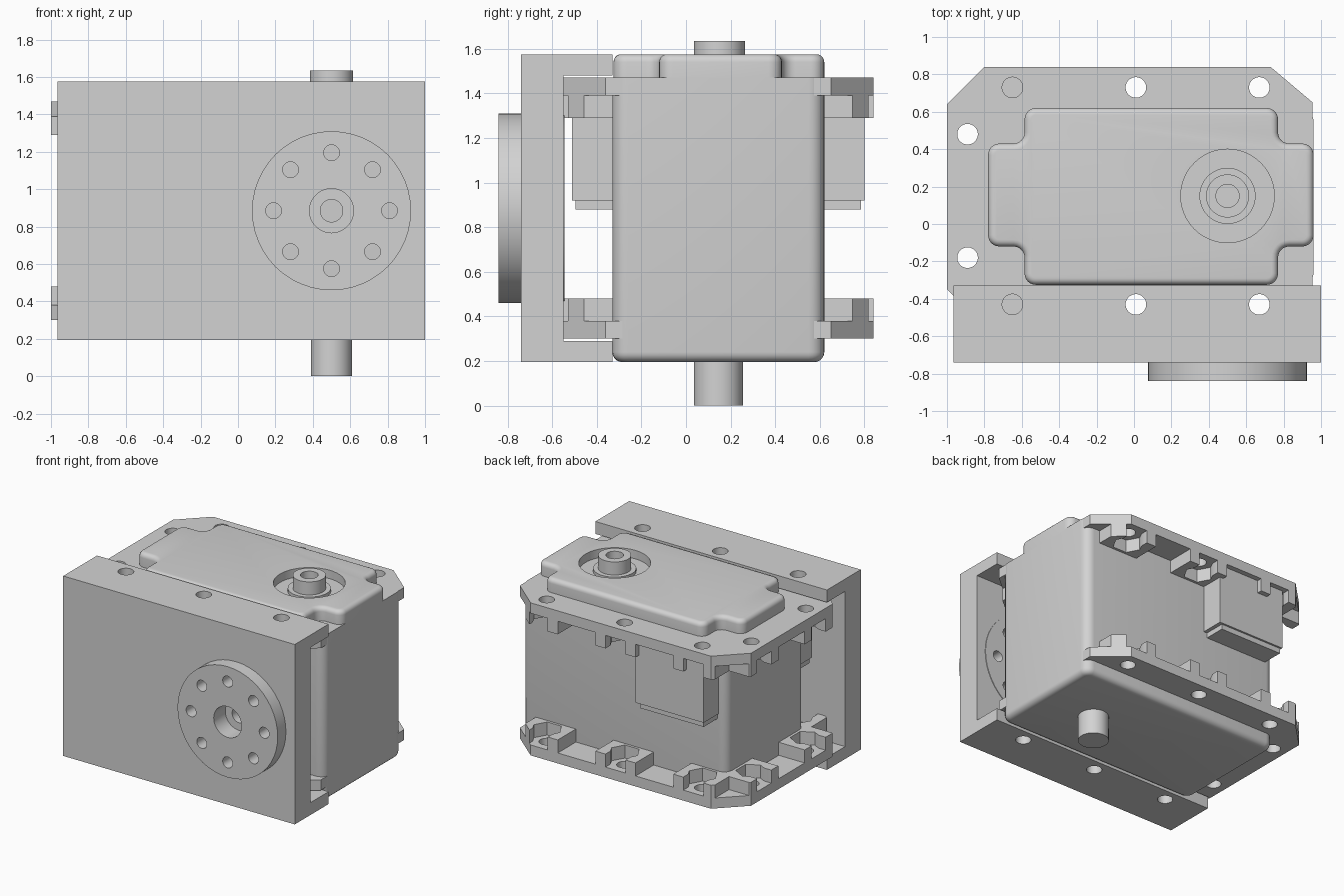
import bpy, bmesh, math
from mathutils import Matrix, Vector

old = bpy.data.objects.get("Cube")
if old:
    bpy.data.objects.remove(old, do_unlink=True)

grey = bpy.data.materials.new("light_grey")
grey.use_nodes = True
grey.diffuse_color = (0.65, 0.65, 0.65, 1)
grey.node_tree.nodes["Principled BSDF"].inputs["Base Color"].default_value = (0.65, 0.65, 0.65, 1)

MID_Y, MID_Z = 0.145, 0.885
SHAFT_X = 0.5
parts = []


def finish(name, bm, keep=True):
    bmesh.ops.recalc_face_normals(bm, faces=bm.faces)
    mesh = bpy.data.meshes.new(name)
    bm.to_mesh(mesh)
    bm.free()
    mesh.materials.append(grey)
    obj = bpy.data.objects.new(name, mesh)
    bpy.context.collection.objects.link(obj)
    if keep:
        parts.append(obj)
    return obj


def prism_mesh(outline, z0, z1):
    bm = bmesh.new()
    face = bm.faces.new([bm.verts.new((x, y, z0)) for x, y in outline])
    top = bmesh.ops.extrude_face_region(bm, geom=[face])["geom"]
    bmesh.ops.translate(bm, vec=(0, 0, z1 - z0),
                        verts=[v for v in top if isinstance(v, bmesh.types.BMVert)])
    bmesh.ops.recalc_face_normals(bm, faces=bm.faces)
    return bm


def rect(x0, x1, y0, y1):
    return [(x0, y0), (x1, y0), (x1, y1), (x0, y1)]


def prism(name, outline, z0, z1, keep=True):
    return finish(name, prism_mesh(outline, z0, z1), keep)


def cylinder(name, centre, radius, a, b, axis="Z", keep=True):
    """Cylinder from a to b along Z or Y; centre gives the other two coordinates."""
    bm = bmesh.new()
    bmesh.ops.create_cone(bm, cap_ends=True, segments=48, radius1=radius,
                          radius2=radius, depth=b - a)
    mid = (a + b) / 2
    if axis == "Y":
        bm.transform(Matrix.Rotation(math.pi / 2, 4, "X"))
        bm.transform(Matrix.Translation((centre[0], mid, centre[1])))
    else:
        bm.transform(Matrix.Translation((centre[0], centre[1], mid)))
    return finish(name, bm, keep)


def boolean(obj, tools, operation="DIFFERENCE"):
    for tool in tools:
        mod = obj.modifiers.new("cut", "BOOLEAN")
        mod.operation, mod.object, mod.solver = operation, tool, "EXACT"
        tool.hide_render = True
    bpy.context.view_layer.update()
    deps = bpy.context.evaluated_depsgraph_get()
    mesh = bpy.data.meshes.new_from_object(obj.evaluated_get(deps))
    obj.modifiers.clear()
    obj.data = mesh


def discard(tools):
    for tool in tools:
        bpy.data.objects.remove(tool, do_unlink=True)


def rounded_prism(name, outline, z0, z1, side, rim, rim_z):
    """Prism with rounded upright edges and one rounded rim."""
    bm = prism_mesh(outline, z0, z1)
    upright = [e for e in bm.edges if abs(e.verts[0].co.z - e.verts[1].co.z) > 0.01]
    bmesh.ops.bevel(bm, geom=upright, offset=side, segments=6, profile=0.5, affect="EDGES")
    edges = [e for e in bm.edges if all(abs(v.co.z - rim_z) < 1e-4 for v in e.verts)]
    bmesh.ops.bevel(bm, geom=edges, offset=rim, segments=5, profile=0.5, affect="EDGES")
    return finish(name, bm)


def mirror_z(obj, name):
    bm = bmesh.new()
    bm.from_mesh(obj.data)
    bm.transform(Matrix.Translation((0, 0, 2 * MID_Z)) @ Matrix.Scale(-1, 4, (0, 0, 1)))
    return finish(name, bm)


# Servo body and stepped top cover
rounded_prism("servo_body", rect(-0.78, 0.96, -0.33, 0.62), 0.195, 1.47, 0.07, 0.045, 0.195)
cover_outline = [(-0.78, -0.12), (-0.585, -0.12), (-0.585, -0.325), (0.77, -0.325),
                 (0.77, -0.12), (0.96, -0.12), (0.96, 0.43), (0.77, 0.43),
                 (0.77, 0.62), (-0.585, 0.62), (-0.585, 0.43), (-0.78, 0.43)]
cover = rounded_prism("top_cover", cover_outline, 1.46, 1.575, 0.06, 0.035, 1.575)
recess = cylinder("recess_cutter", (SHAFT_X, 0.15), 0.25, 1.51, 1.7, keep=False)
boolean(cover, [recess])
discard([recess])

# Output shaft with collar and screw hole, and the lower pivot
cylinder("shaft_collar", (SHAFT_X, 0.15), 0.15, 1.5, 1.535)
shaft = cylinder("output_shaft", (SHAFT_X, 0.15), 0.115, 1.5, 1.635)
bore = cylinder("bore_cutter", (SHAFT_X, 0.15), 0.062, 1.54, 1.7, keep=False)
boolean(shaft, [bore])
discard([bore])
cylinder("lower_pivot", (SHAFT_X, MID_Y), 0.11, 0, 0.22)

# Connector housings on both long sides
prism("connector_housing", rect(-0.71, -0.13, -0.51, 0.80), 0.92, 1.395)
prism("connector_lip", rect(-0.70, -0.16, -0.495, 0.785), 0.88, 0.93)

# Mounting flanges with screw holes
flange_outline = [(-1, -0.35), (-0.8, -0.55), (0.73, -0.55), (0.955, -0.36),
                  (0.955, 0.65), (0.73, 0.84), (-0.8, 0.84), (-1, 0.64)]
holes = [(x, y, turn) for x in (-0.65, 0.01, 0.67) for y, turn in ((0.73, 0), (-0.43, math.pi))]
holes += [(-0.89, y, math.pi / 2) for y in (0.48, -0.18)]
flange = prism("upper_flange", flange_outline, 1.39, 1.47)
drills = [cylinder("drill", h[:2], 0.055, 0.1, 1.7, keep=False) for h in holes]
boolean(flange, drills)
mirror_z(flange, "lower_flange")

# Nut pockets: U-shaped bosses trimmed to the flange outline
half = [(0.17, 0.13), (0.085, 0.13), (0.085, 0.05), (0.11, 0), (0.06, -0.09)]
pocket = [(-0.17, -0.125), (0.17, -0.125)] + half + [(-x, y) for x, y in reversed(half)]
trim = prism("trim_block", flange_outline, 1.2, 1.6, keep=False)
for i, (x, y, turn) in enumerate(holes):
    bm = prism_mesh(pocket, 1.29, 1.40)
    bm.transform(Matrix.Translation((x, y, 0)) @ Matrix.Rotation(turn, 4, "Z"))
    boss = finish(f"upper_nut_pocket_{i + 1}", bm)
    boolean(boss, [trim], "INTERSECT")
    mirror_z(boss, f"lower_nut_pocket_{i + 1}")
discard([trim])

# Channel bracket: profile in Y/Z swept along X
profile = [(-0.74, 0.195), (-0.33, 0.195), (-0.33, 0.29), (-0.55, 0.29),
           (-0.55, 1.48), (-0.33, 1.48), (-0.33, 1.575), (-0.74, 1.575)]
bm = prism_mesh(profile, -0.965, 1.0)
bm.transform(Matrix(((0, 0, 1, 0), (1, 0, 0, 0), (0, 1, 0, 0), (0, 0, 0, 1))))
bracket = finish("channel_bracket", bm)

# Round horn with a ring of holes and a stepped centre bore
horn = cylinder("round_horn", (SHAFT_X, MID_Z), 0.425, -0.84, -0.545, "Y")
horn_cutters = [cylinder("horn_bore", (SHAFT_X, MID_Z), 0.06, -1, -0.4, "Y", False),
                cylinder("horn_recess", (SHAFT_X, MID_Z), 0.118, -1, -0.70, "Y", False)]
for i in range(8):
    a = i * math.pi / 4
    spot = (SHAFT_X + 0.31 * math.cos(a), MID_Z + 0.31 * math.sin(a))
    horn_cutters.append(cylinder("horn_hole", spot, 0.042, -1, -0.4, "Y", False))
boolean(horn, horn_cutters)
front_drills = [d for d, h in zip(drills, holes) if h[1] == -0.43]
boolean(bracket, horn_cutters + front_drills)
discard(horn_cutters + drills)

# Smooth shading with crisp edges
bpy.ops.object.select_all(action="DESELECT")
for obj in parts:
    obj.select_set(True)
bpy.context.view_layer.objects.active = parts[0]
bpy.ops.object.shade_smooth_by_angle(angle=math.radians(30))
